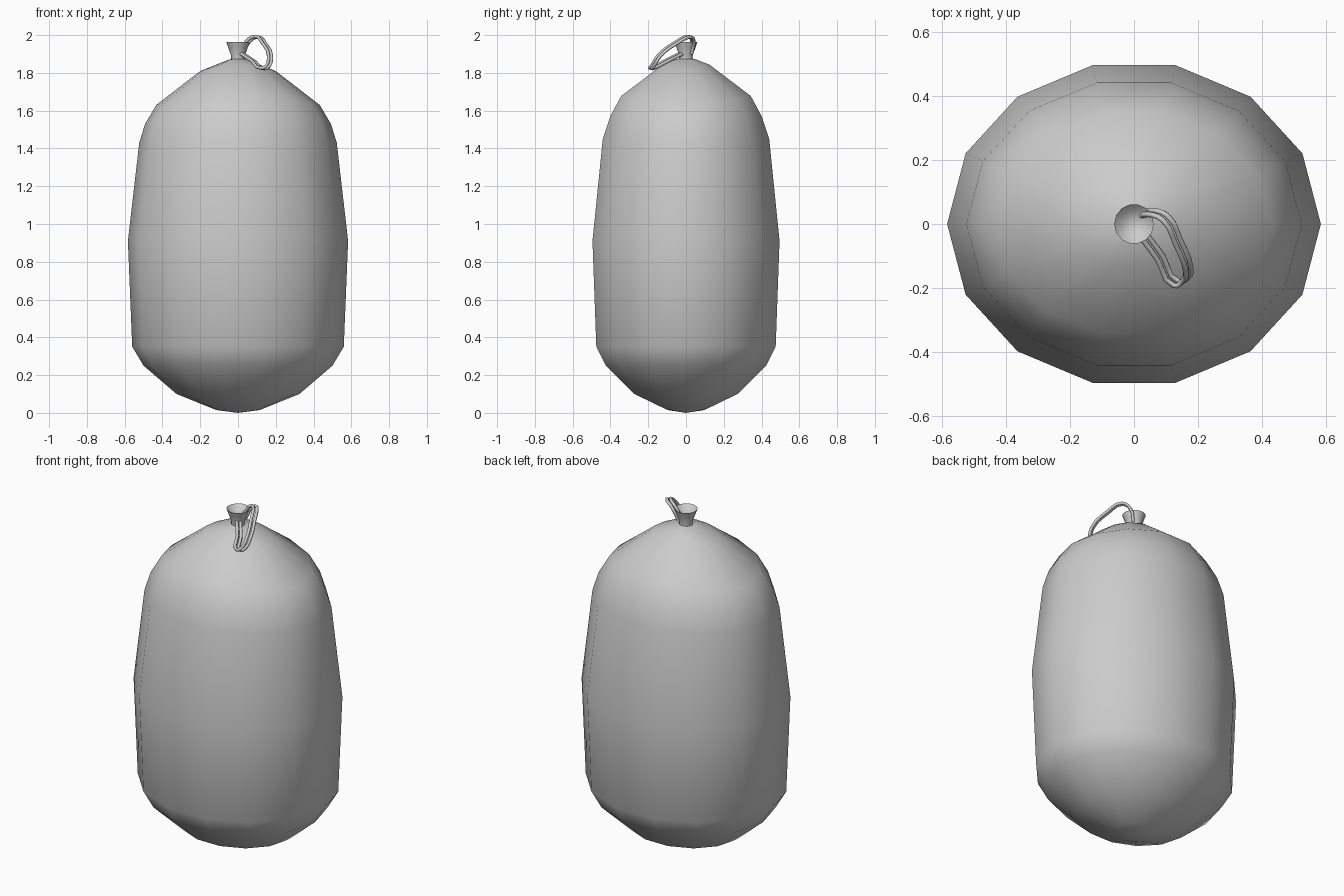
import bpy, bmesh, math

if "Cube" in bpy.data.objects:
    bpy.data.objects.remove(bpy.data.objects["Cube"])

SIDES = 14


def lathe(name, rings, sides, bottom, top, angle):
    """Rings are (rx, ry, z at the x ends, z at the y ends)."""
    bm = bmesh.new()
    loops = []
    for rx, ry, zx, zy in rings:
        loop = []
        for i in range(sides):
            a = 2 * math.pi * i / sides
            c, s = math.cos(a), math.sin(a)
            loop.append(bm.verts.new((rx * c, ry * s, zx * c * c + zy * s * s)))
        loops.append(loop)
    for lo, hi in zip(loops, loops[1:]):
        for i in range(sides):
            j = (i + 1) % sides
            bm.faces.new((lo[i], lo[j], hi[j], hi[i]))
    for z, loop, flip in ((bottom, loops[0], True), (top, loops[-1], False)):
        if z is None:
            continue
        tip = bm.verts.new((0, 0, z))
        for i in range(sides):
            f = (loop[i], loop[(i + 1) % sides], tip)
            bm.faces.new(f[::-1] if flip else f)
    mesh = bpy.data.meshes.new(name)
    bm.to_mesh(mesh)
    bm.free()
    ob = bpy.data.objects.new(name, mesh)
    bpy.context.collection.objects.link(ob)
    bpy.ops.object.select_all(action='DESELECT')
    ob.select_set(True)
    bpy.context.view_layer.objects.active = ob
    bpy.ops.object.shade_smooth_by_angle(angle=math.radians(angle))
    return ob


# Stuffed sack body, oval in plan
lathe("sack_body", [
    (.115, .10, .015, .015), (.325, .28, .10, .10), (.50, .435, .25, .25),
    (.56, .487, .35, .35), (.583, .508, .91, .91), (.523, .452, 1.43, 1.45),
    (.492, .412, 1.53, 1.57), (.433, .352, 1.63, 1.68),
    (.20, .128, 1.81, 1.845), (.05, .05, 1.87, 1.873)],
    SIDES, 0.0, 1.88, 60)

# Gathered, flared neck with a hollow top
lathe("sack_neck", [
    (.038, .038, 1.86, 1.86), (.036, .036, 1.89, 1.89),
    (.052, .052, 1.935, 1.935), (.062, .062, 1.963, 1.963),
    (.04, .04, 1.94, 1.94)],
    SIDES, None, 1.925, 50)


# Doubled hanging cord
def cord(name, pts, radius):
    cu = bpy.data.curves.new(name, 'CURVE')
    cu.dimensions = '3D'
    cu.bevel_depth = radius
    cu.bevel_resolution = 1
    cu.resolution_u = 3
    sp = cu.splines.new('BEZIER')
    sp.bezier_points.add(len(pts) - 1)
    for bp, p in zip(sp.bezier_points, pts):
        bp.co = p
        bp.handle_left_type = bp.handle_right_type = 'AUTO'
    ob = bpy.data.objects.new(name, cu)
    bpy.context.collection.objects.link(ob)


path = [(.03, .03, 1.90), (.06, .042, 1.965), (.105, .025, 1.99),
        (.145, -.05, 1.955), (.177, -.135, 1.89), (.165, -.17, 1.835),
        (.14, -.18, 1.822), (.09, -.10, 1.86), (.03, -.02, 1.90)]
cord("cord_loop_outer", path, .009)
cord("cord_loop_inner",
     [(x - .016, y - .012, z + .003) for x, y, z in path], .009)
